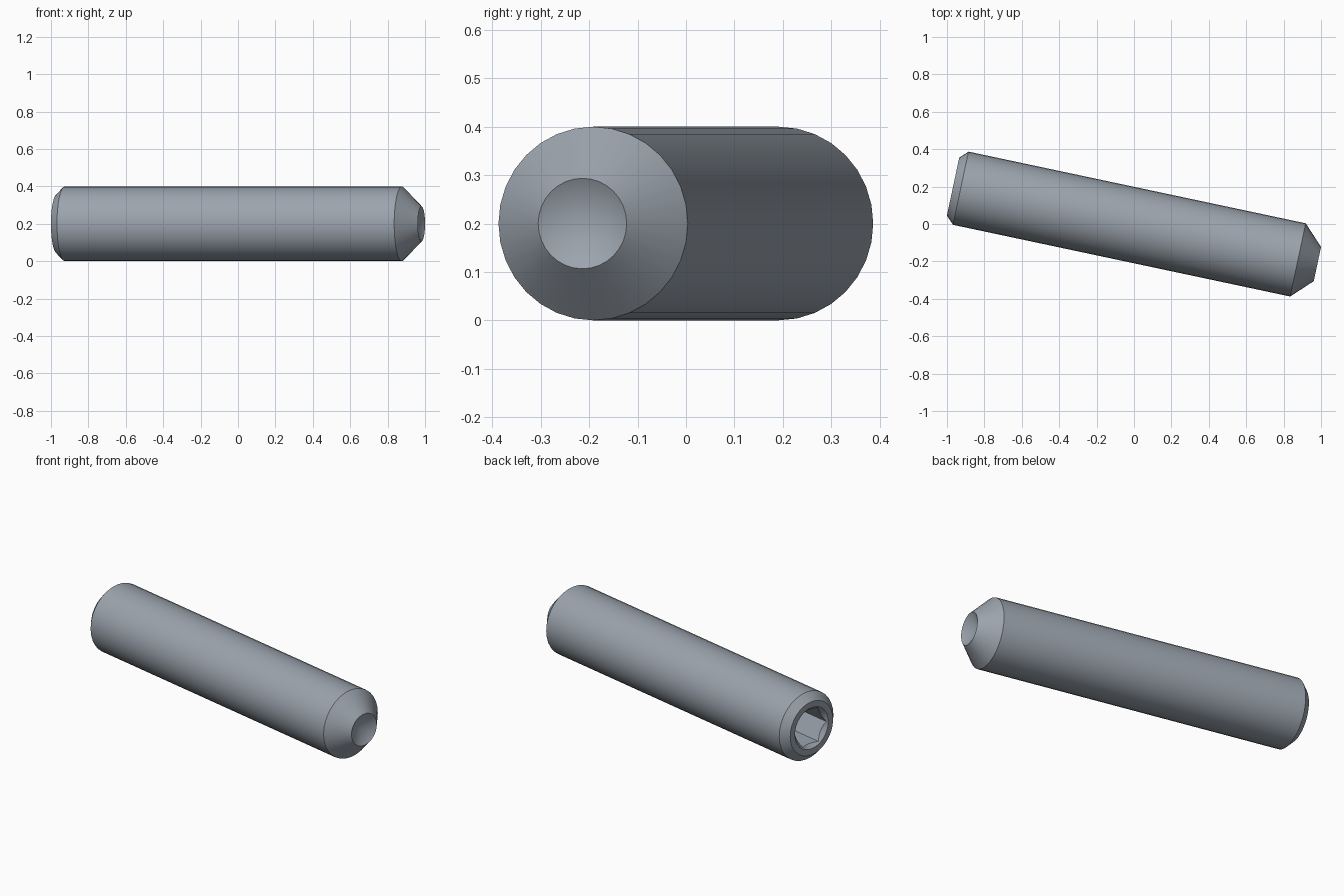
import bpy
import bmesh
from math import cos, sin, pi, radians

cube = bpy.data.objects.get("Cube")
if cube:
    bpy.data.objects.remove(cube)

RADIUS = 0.2
BACK, TIP = -0.989, 1.0025      # ends along the screw axis
END_R, CUP_R = 0.158, 0.0935    # flat radius at the socket end, cup rim radius

steel = bpy.data.materials.new("blue_grey_steel")
steel.use_nodes = True
colour = (0.33, 0.37, 0.42, 1)
steel.diffuse_color = colour
steel.node_tree.nodes["Principled BSDF"].inputs["Base Color"].default_value = colour


def lathe(name, profile, sides):
    """Spin (position, radius) points around the x axis."""
    bm = bmesh.new()
    rings = []
    for x, r in profile:
        rings.append([bm.verts.new((x, r * cos(2 * pi * i / sides), r * sin(2 * pi * i / sides)))
                      for i in range(sides)])
    for a, b in zip(rings, rings[1:]):
        for i in range(sides):
            j = (i + 1) % sides
            bm.faces.new((a[i], a[j], b[j], b[i]))
    bmesh.ops.remove_doubles(bm, verts=bm.verts, dist=1e-5)
    bmesh.ops.recalc_face_normals(bm, faces=bm.faces)
    mesh = bpy.data.meshes.new(name)
    bm.to_mesh(mesh)
    bm.free()
    mesh.materials.append(steel)
    obj = bpy.data.objects.new(name, mesh)
    bpy.context.collection.objects.link(obj)
    return obj


# Shank with chamfered socket end, conical point and hollow cup
screw = lathe("set_screw", [
    (BACK, 0), (BACK, END_R), (BACK + RADIUS - END_R, RADIUS),
    (TIP - (RADIUS - CUP_R), RADIUS), (TIP, CUP_R), (TIP - 0.054, 0)], 32)

# Hexagonal socket and its countersunk mouth
corner = 0.1 / cos(pi / 6)
hexagon = lathe("socket_cutter", [
    (BACK - 0.1, 0), (BACK - 0.1, corner), (BACK + 0.25, corner), (BACK + 0.25, 0)], 6)
mouth = lathe("countersink_cutter", [
    (BACK - 0.03, 0), (BACK - 0.03, 0.153), (BACK + 0.04, 0.083), (BACK + 0.04, 0)], 32)

bpy.ops.object.select_all(action='DESELECT')
bpy.context.view_layer.objects.active = screw
screw.select_set(True)
for cutter in (hexagon, mouth):
    cutter.hide_render = True
    cut = screw.modifiers.new(cutter.name, 'BOOLEAN')
    cut.operation = 'DIFFERENCE'
    cut.solver = 'EXACT'
    cut.object = cutter
    bpy.ops.object.modifier_apply(modifier=cut.name)
    bpy.data.objects.remove(cutter)

bpy.ops.object.shade_smooth_by_angle(angle=radians(25))

# Lay the screw on the ground, turned slightly
screw.rotation_euler.z = radians(-12)
screw.location = (0, -0.0056, RADIUS)
